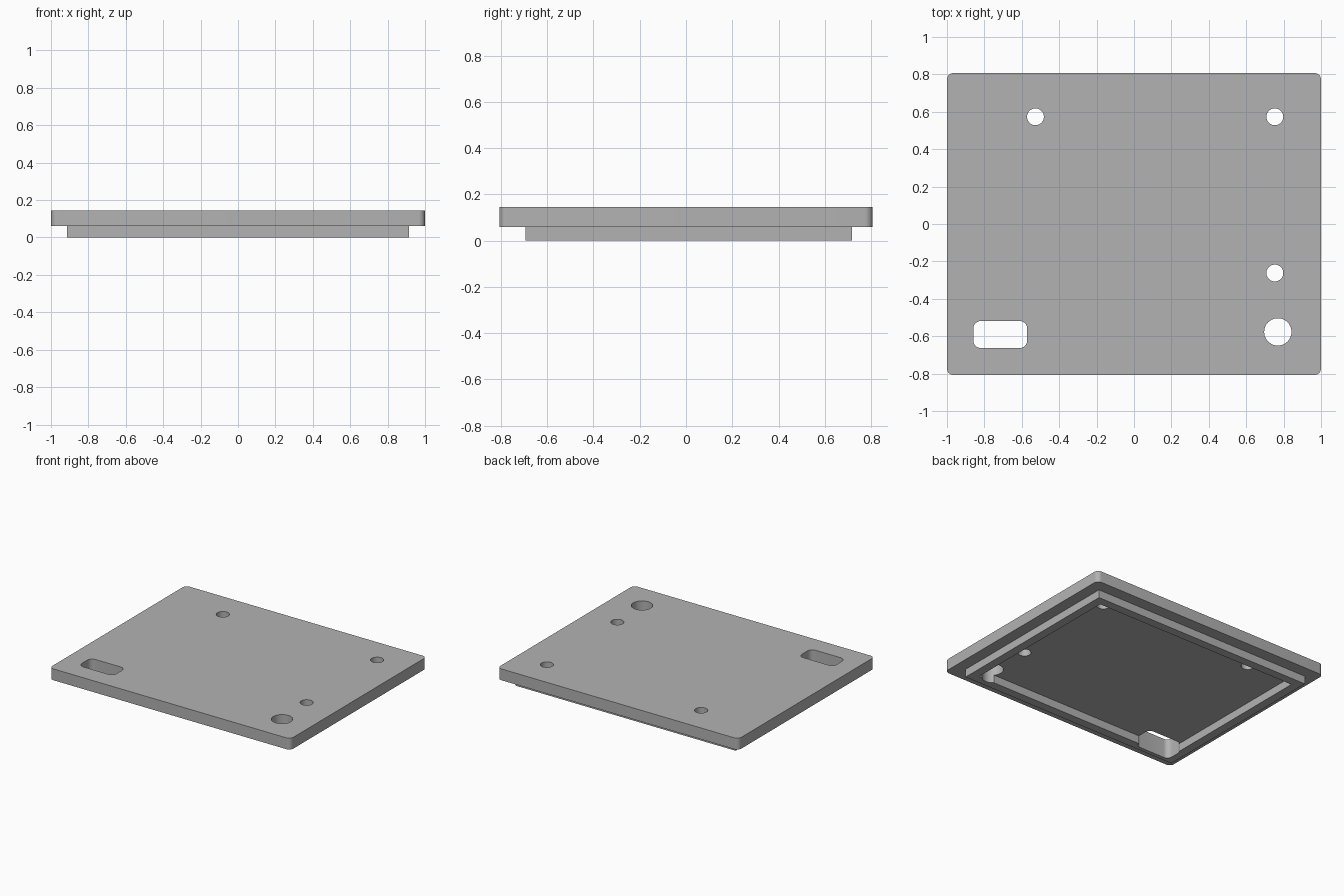
import bpy
import math

cube = bpy.data.objects.get("Cube")
if cube:
    bpy.data.objects.remove(cube, do_unlink=True)

grey = bpy.data.materials.new("plain grey")
grey.use_nodes = True
grey.diffuse_color = (0.45, 0.45, 0.45, 1)
grey.node_tree.nodes["Principled BSDF"].inputs["Base Color"].default_value = grey.diffuse_color

THROUGH = (-0.1, 0.3)


def rounded_outline(x0, x1, y0, y1, radius, steps=8):
    """Counter-clockwise rectangle outline with rounded corners."""
    if radius == 0:
        return [(x0, y0), (x1, y0), (x1, y1), (x0, y1)]
    centres = [(x1 - radius, y1 - radius), (x0 + radius, y1 - radius),
               (x0 + radius, y0 + radius), (x1 - radius, y0 + radius)]
    return [(cx + radius * math.cos(a), cy + radius * math.sin(a))
            for q, (cx, cy) in enumerate(centres)
            for a in [(q + s / steps) * math.pi / 2 for s in range(steps + 1)]]


def circle_outline(x, y, radius, count=48):
    turns = [2 * math.pi * i / count for i in range(count)]
    return [(x + radius * math.cos(a), y + radius * math.sin(a)) for a in turns]


def prism(name, outline, z_range):
    """Extrude an outline between two heights."""
    n = len(outline)
    verts = [(x, y, z) for z in z_range for x, y in outline]
    faces = [tuple(reversed(range(n))), tuple(range(n, 2 * n))]
    faces += [(i, (i + 1) % n, n + (i + 1) % n, n + i) for i in range(n)]
    mesh = bpy.data.meshes.new(name)
    mesh.from_pydata(verts, [], faces)
    mesh.materials.append(grey)
    obj = bpy.data.objects.new(name, mesh)
    bpy.context.collection.objects.link(obj)
    return obj


def combine(target, other, operation):
    """Apply a boolean and remove the helper."""
    mod = target.modifiers.new(operation.lower(), "BOOLEAN")
    mod.operation = operation
    mod.solver = "EXACT"
    mod.object = other
    bpy.ops.object.select_all(action="DESELECT")
    target.select_set(True)
    bpy.context.view_layer.objects.active = target
    bpy.ops.object.modifier_apply(modifier=mod.name)
    bpy.data.objects.remove(other, do_unlink=True)


# Cover plate with rounded corners
lid = prism("lid_plate", rounded_outline(-1, 1, -0.807, 0.807, 0.035), (0.06, 0.145))

# Locating rim below the plate: a raised block hollowed out
combine(lid, prism("rim", rounded_outline(-0.913, 0.913, -0.693, 0.718, 0), (0, 0.1)), "UNION")
combine(lid, prism("rim_cavity", rounded_outline(-0.848, 0.848, -0.628, 0.653, 0),
                   (-0.1, 0.06)), "DIFFERENCE")

# Screw holes, large round hole and rounded slot
for x, y, radius in [(-0.527, 0.573, 0.045), (0.753, 0.573, 0.045),
                     (0.753, -0.262, 0.045), (0.769, -0.577, 0.073)]:
    combine(lid, prism("hole", circle_outline(x, y, radius), THROUGH), "DIFFERENCE")
combine(lid, prism("slot", rounded_outline(-0.859, -0.571, -0.663, -0.519, 0.04),
                   THROUGH), "DIFFERENCE")

lid.select_set(True)
bpy.context.view_layer.objects.active = lid
bpy.ops.object.shade_smooth_by_angle(angle=math.radians(30))
